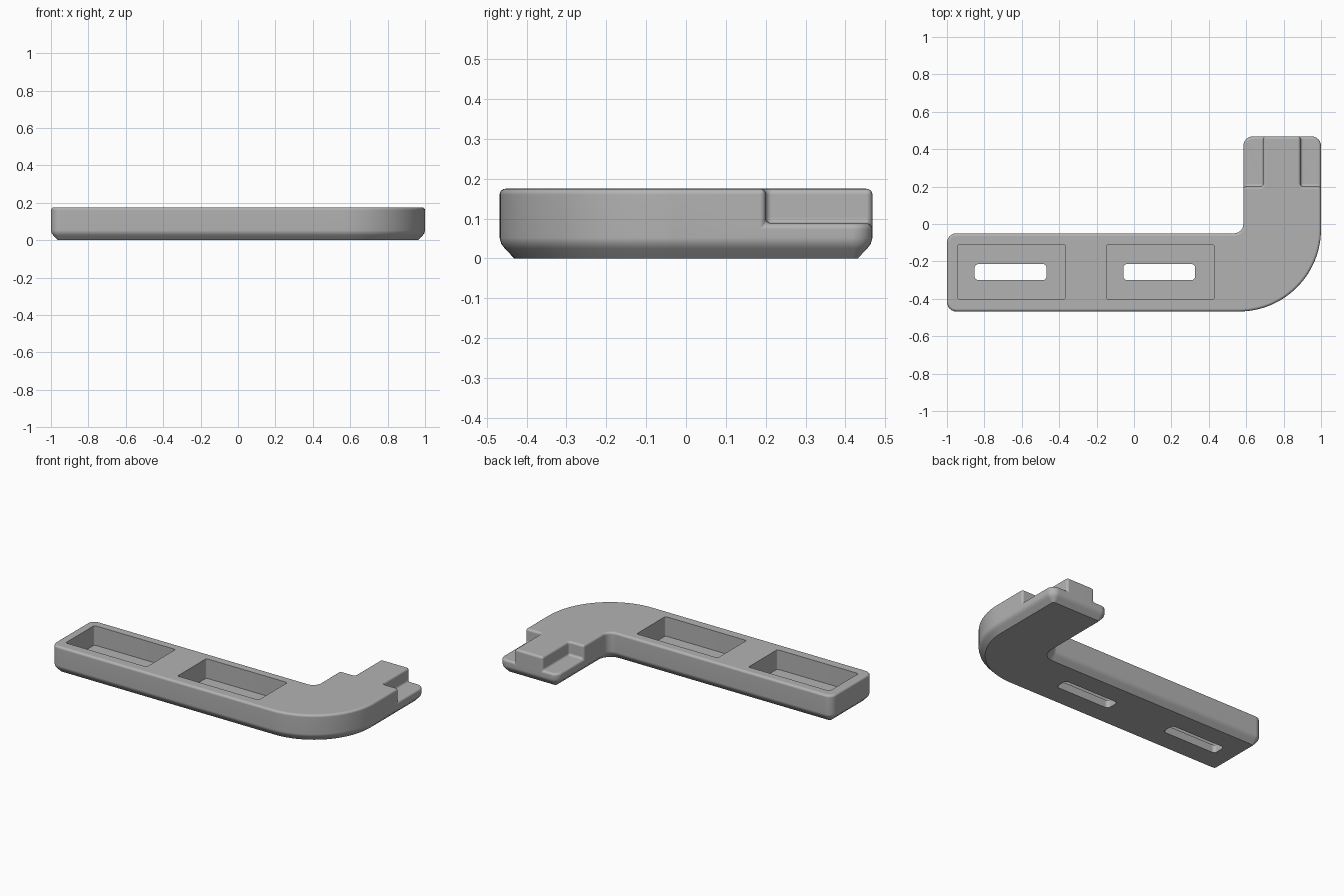
import bpy, bmesh, math

cube = bpy.data.objects.get("Cube")
if cube:
    bpy.data.objects.remove(cube, do_unlink=True)

HEIGHT = 0.175
STEP_Z = 0.088
FLOOR_Z = 0.05

grey = bpy.data.materials.new("plain grey")
grey.use_nodes = True
color = (0.45, 0.45, 0.45, 1)
grey.diffuse_color = color
grey.node_tree.nodes["Principled BSDF"].inputs["Base Color"].default_value = color


def outline(corners, inset=0.0):
    """Corners are (centre x, centre y, radius, start, end, steps), angles in degrees."""
    points = []
    for cx, cy, r, a0, a1, steps in corners:
        radius = r - inset if a1 > a0 else r + inset
        for i in range(steps + 1):
            a = math.radians(a0 + (a1 - a0) * i / steps)
            points.append((cx + radius * math.cos(a), cy + radius * math.sin(a)))
    return points


def loft(name, corners, levels):
    """Stack the outline at (height, inset) levels and close both ends."""
    bm = bmesh.new()
    rings = [[bm.verts.new((x, y, z)) for x, y in outline(corners, d)] for z, d in levels]
    for low, high in zip(rings, rings[1:]):
        for i in range(len(low)):
            j = (i + 1) % len(low)
            bm.faces.new((low[i], low[j], high[j], high[i]))
    bm.faces.new(rings[0][::-1])
    bm.faces.new(rings[-1])
    mesh = bpy.data.meshes.new(name)
    bm.to_mesh(mesh)
    bm.free()
    mesh.materials.append(grey)
    obj = bpy.data.objects.new(name, mesh)
    bpy.context.collection.objects.link(obj)
    return obj


def block(name, x0, x1, y0, y1, z0, z1, r):
    """Rounded rectangular prism used as a cutter."""
    corners = [(x1 - r, y0 + r, r, 270, 360, 4), (x1 - r, y1 - r, r, 0, 90, 4),
               (x0 + r, y1 - r, r, 90, 180, 4), (x0 + r, y0 + r, r, 180, 270, 4)]
    obj = loft(name, corners, [(z0, 0), (z1, 0)])
    obj.hide_render = True
    return obj


cutters = []


def cut(target, cutter):
    mod = target.modifiers.new(cutter.name, "BOOLEAN")
    mod.operation = "DIFFERENCE"
    mod.solver = "EXACT"
    mod.object = cutter
    cutters.append(cutter)


# L-shaped body with a wide outer bend and a chamfered underside
body_corners = [
    (-0.95, -0.418, 0.05, 180, 270, 6),
    (0.56, -0.028, 0.44, 270, 360, 28),
    (0.95, 0.418, 0.05, 0, 90, 6),
    (0.635, 0.418, 0.05, 90, 180, 6),
    (0.535, 0.0, 0.05, 0, -90, 6),
    (-0.95, -0.1, 0.05, 90, 180, 6),
]
body = loft("bracket_body", body_corners,
            [(0, 0.037), (0.025, 0.013), (0.037, 0.004), (0.052, 0), (HEIGHT, 0)])

# Side ledges that leave a raised tongue at the end of the short arm
for side, x0, x1 in (("right", 0.4, 0.69), ("left", 0.89, 1.2)):
    cut(body, block(side + "_ledge_cutter", x0, x1, 0.2, 0.7, STEP_Z, 0.4, 0.015))

# Softened upper edges
bevel = body.modifiers.new("soft_edges", "BEVEL")
bevel.width = 0.016
bevel.segments = 4
bevel.limit_method = "ANGLE"
bevel.angle_limit = math.radians(60)

# Pockets with a through slot in each floor
for n, x in enumerate((-0.655, 0.14)):
    cut(body, block(f"pocket_cutter_{n}", x - 0.288, x + 0.288, -0.402, -0.11,
                    FLOOR_Z, 0.4, 0.01))
    cut(body, block(f"slot_cutter_{n}", x - 0.197, x + 0.187, -0.3, -0.214,
                    -0.1, FLOOR_Z + 0.02, 0.02))

# Bake the modifiers and drop the cutters
graph = bpy.context.evaluated_depsgraph_get()
baked = bpy.data.meshes.new_from_object(body.evaluated_get(graph))
body.modifiers.clear()
body.data = baked
for c in cutters:
    bpy.data.objects.remove(c, do_unlink=True)

# Smooth shading with flat large faces
bpy.ops.object.select_all(action="DESELECT")
body.select_set(True)
bpy.context.view_layer.objects.active = body
bpy.ops.object.shade_smooth_by_angle(angle=math.radians(35))
weighted = body.modifiers.new("flat_faces", "WEIGHTED_NORMAL")
weighted.keep_sharp = True
